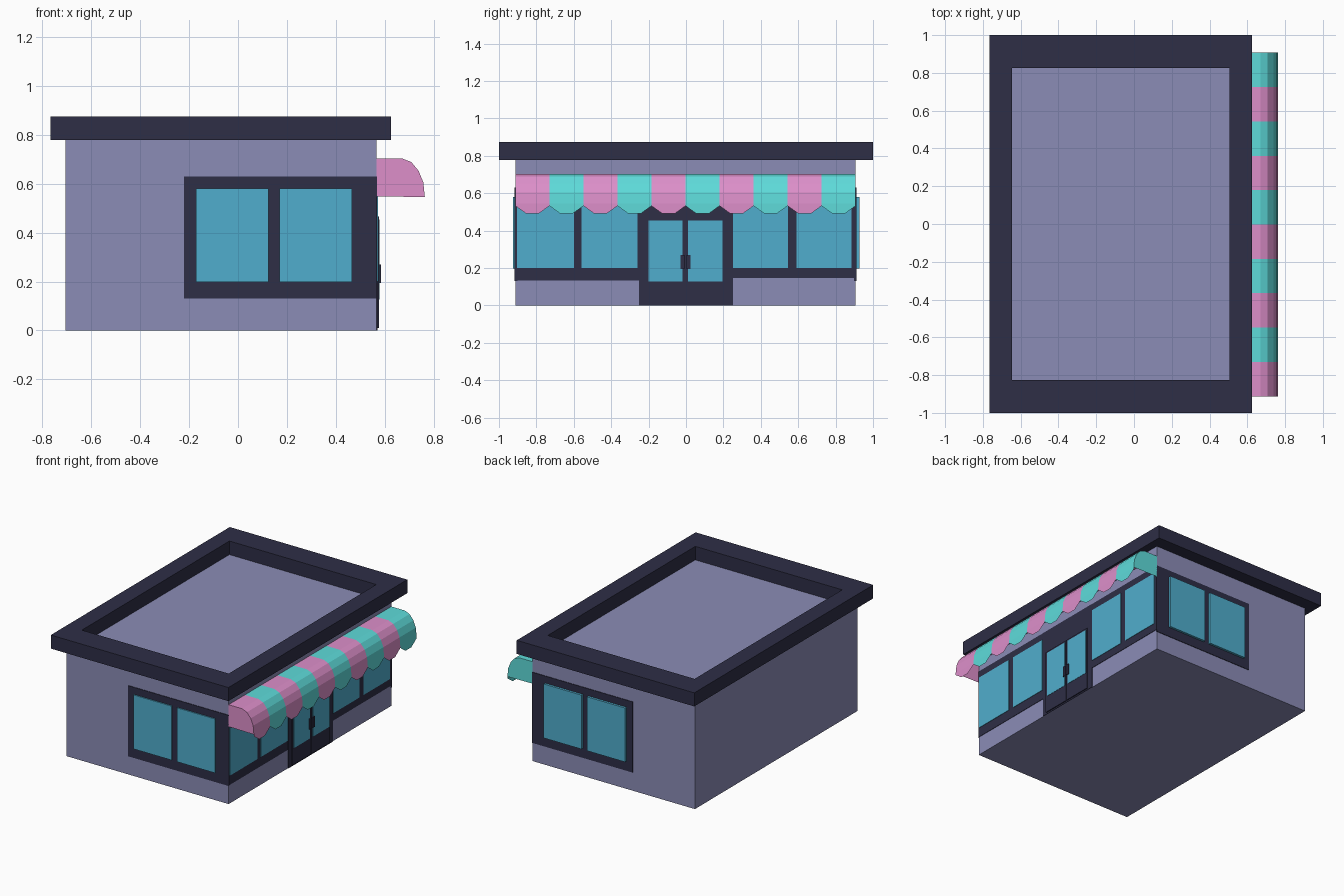
import bpy
import bmesh

cube = bpy.data.objects.get("Cube")
if cube:
    bpy.data.objects.remove(cube, do_unlink=True)


def material(name, rgb):
    """Flat material from 8-bit display colour, converted to linear."""
    lin = [((c / 255 + 0.055) / 1.055) ** 2.4 for c in rgb] + [1]
    m = bpy.data.materials.new(name)
    m.use_nodes = True
    m.diffuse_color = lin
    bsdf = m.node_tree.nodes["Principled BSDF"]
    bsdf.inputs["Base Color"].default_value = lin
    bsdf.inputs["Roughness"].default_value = 0.8
    return m


WALL = material("lavender wall", (139, 140, 182))
DARK = material("dark navy trim", (46, 46, 70))
GLASS = material("blue glass", (80, 174, 205))
PINK = material("pink awning", (221, 143, 202))
TEAL = material("teal awning", (94, 219, 218))


def finish(name, bm, mat):
    me = bpy.data.meshes.new(name)
    bm.to_mesh(me)
    bm.free()
    me.materials.append(mat)
    ob = bpy.data.objects.new(name, me)
    bpy.context.collection.objects.link(ob)
    return ob


def box(name, mat, xs, ys, zs):
    """Box from its x, y and z ranges."""
    bm = bmesh.new()
    bmesh.ops.create_cube(bm, size=1)
    for v in bm.verts:
        v.co = [r[0] if c < 0 else r[1] for c, r in zip(v.co, (xs, ys, zs))]
    return finish(name, bm, mat)


# Walls and roof deck
X0, X1, Y0, Y1 = -0.705, 0.565, -0.912, 0.907
DECK = 0.778
box("walls", WALL, (X0, X1), (Y0, Y1), (0, DECK))

# Parapet: rectangular ring around the roof deck
bm = bmesh.new()
outer = [(-0.765, -1), (0.625, -1), (0.625, 1), (-0.765, 1)]
inner = [(-0.645, -0.825), (0.505, -0.825), (0.505, 0.825), (-0.645, 0.825)]
rings = [[bm.verts.new((x, y, z)) for x, y in loop]
         for loop, z in ((outer, DECK), (outer, 0.874), (inner, 0.874), (inner, DECK))]
for a, b in zip(rings, rings[1:] + rings[:1]):
    for i in range(4):
        j = (i + 1) % 4
        bm.faces.new((a[i], a[j], b[j], b[i]))
bmesh.ops.recalc_face_normals(bm, faces=bm.faces)
finish("roof_parapet", bm, DARK)

# Front and back corner windows
for side, wall_y, out, depth in (("front", Y0, -1, 0.012), ("back", Y1, 1, 0.02)):
    def span(d):
        return sorted((wall_y - out * 0.01, wall_y + out * d))
    box(side + "_window_frame", DARK, (-0.22, X1 + 0.001), span(0.004), (0.13, 0.63))
    for n, xs in enumerate(((-0.172, 0.125), (0.17, 0.465))):
        box(f"{side}_window_pane_{n + 1}", GLASS, xs, span(depth), (0.198, 0.58))

# Shopfront windows beside the door
WX = X1 - 0.01
frames = (("right", (Y0, -0.25), 0.133, ((-0.904, -0.60), (-0.558, -0.258))),
          ("left", (0.25, Y1), 0.146, ((0.25, 0.545), (0.59, 0.885))))
for side, ys, low, panes in frames:
    box(f"shop_{side}_frame", DARK, (WX, X1 + 0.003), ys, (low, 0.63))
    for n, pane in enumerate(panes):
        box(f"shop_{side}_pane_{n + 1}", GLASS, (WX, X1 + 0.006), pane, (0.2, 0.58))

# Double door with surround, glass and handles
box("door_surround", DARK, (WX, X1 + 0.004), (-0.25, 0.25), (0, 0.63))
for side, leaf, pane, grip in (("right", (-0.215, -0.007), (-0.2, -0.02), (-0.03, -0.009)),
                               ("left", (-0.003, 0.205), (0.012, 0.195), (0.003, 0.025))):
    box(f"door_{side}_leaf", DARK, (WX, X1 + 0.011), leaf, (0.01, 0.465))
    box(f"door_{side}_pane", GLASS, (WX, X1 + 0.013), pane, (0.127, 0.453))
    box(f"door_{side}_handle", DARK, (WX, X1 + 0.02), grip, (0.195, 0.27))

# Awning: open sheet of alternating stripes, each with a scalloped flap
profile = [(X1, 0.703), (0.67, 0.703), (0.708, 0.688), (0.738, 0.652),
           (0.757, 0.605), (0.763, 0.545)]
scallop = [(0, 0.532), (0.32, 0.49), (0.68, 0.49), (1, 0.532)]
COUNT = 10
width = (Y1 - Y0) / COUNT
for n in range(COUNT):
    ya = Y0 + n * width
    yb = ya + width
    bm = bmesh.new()
    a = [bm.verts.new((x, ya, z)) for x, z in profile]
    b = [bm.verts.new((x, yb, z)) for x, z in profile]
    for i in range(len(profile) - 1):
        bm.faces.new((a[i], a[i + 1], b[i + 1], b[i]))
    flap = [bm.verts.new((profile[-1][0], ya + t * width, z)) for t, z in scallop]
    bm.faces.new([a[-1]] + flap + [b[-1]])
    # Closed cheeks at both ends of the awning
    if n == 0:
        bm.faces.new([bm.verts.new((X1, ya, 0.548))] + a[::-1])
    elif n == COUNT - 1:
        bm.faces.new(b + [bm.verts.new((X1, yb, 0.548))])
    bmesh.ops.recalc_face_normals(bm, faces=bm.faces)
    if bm.faces[:][0].normal.z < 0:
        bmesh.ops.reverse_faces(bm, faces=bm.faces)
    finish(f"awning_stripe_{n + 1}", bm, TEAL if n % 2 else PINK)
